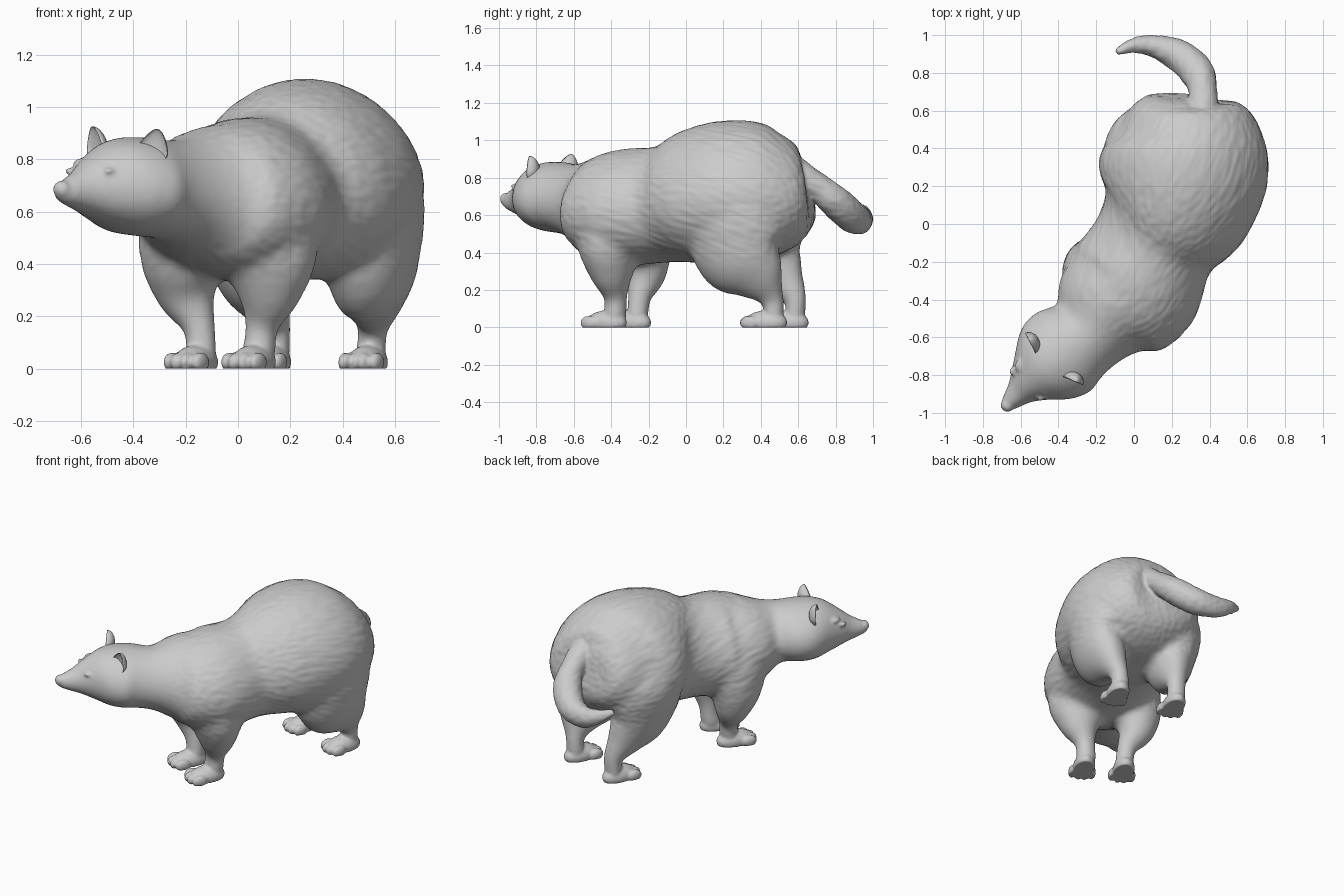
import bpy, bmesh, math
from mathutils import Vector, Matrix, noise

cube = bpy.data.objects.get("Cube")
if cube:
    bpy.data.objects.remove(cube)

fur = bpy.data.materials.new("plain_grey")
fur.use_nodes = True
GREY = (0.6, 0.6, 0.6, 1)
fur.diffuse_color = GREY
bsdf = fur.node_tree.nodes["Principled BSDF"]
bsdf.inputs["Base Color"].default_value = GREY
bsdf.inputs["Roughness"].default_value = 0.7

UP = Vector((0, 0, 1))
FACE = Vector((-0.68, -0.73, 0)).normalized()   # way the head points
WALK = Vector((-0.5, -0.85, 0)).normalized()    # way the front feet point
HIND = Vector((-0.35, -0.95, 0)).normalized()   # way the hind feet point


def frame(origin, forward):
    """Local x = animal's left, local y = forward, local z = up."""
    left = UP.cross(forward)
    m = Matrix((left, forward, UP)).transposed().to_4x4()
    m.translation = Vector(origin)
    return m


def spline(a, b, c, d, t):
    return 0.5 * (2 * b + (c - a) * t + (2 * a - 5 * b + 4 * c - d) * t * t
                  + (3 * b - a - 3 * c + d) * t ** 3)


def loft(bm, stations, ref, pear=0, sides=32, steps=6):
    """Smooth tube; a station is x, y, z, radius across, radius along ref.
    Pear narrows the section towards ref."""
    p = [stations[0]] + list(stations) + [stations[-1]]
    dense = [[spline(*v, k / steps) for v in zip(*p[i:i + 4])]
             for i in range(len(p) - 3) for k in range(steps)]
    dense.append(list(stations[-1]))
    rings = []
    for i, s in enumerate(dense):
        t = Vector(dense[min(i + 1, len(dense) - 1)][:3]) - Vector(dense[max(i - 1, 0)][:3])
        t.normalize()
        side = t.cross(ref).normalized()
        along = side.cross(t)
        ring = []
        for k in range(sides):
            c, h = math.cos(math.tau * k / sides), math.sin(math.tau * k / sides)
            ring.append(bm.verts.new(Vector(s[:3]) + side * s[3] * c * (1 - pear * h) + along * s[4] * h))
        rings.append(ring)
    for r, q in zip(rings, rings[1:]):
        for k in range(sides):
            bm.faces.new((r[k - 1], r[k], q[k], q[k - 1]))
    bm.faces.new(rings[0])
    bm.faces.new(rings[-1])


def blob(bm, matrix, offset, radii):
    """Ellipsoid placed in a local frame."""
    m = matrix @ Matrix.Translation(offset) @ Matrix.Diagonal((*radii, 1))
    return bmesh.ops.create_uvsphere(bm, u_segments=24, v_segments=14, radius=1, matrix=m)["verts"]


def finish(bm, name):
    bmesh.ops.recalc_face_normals(bm, faces=bm.faces)
    me = bpy.data.meshes.new(name)
    bm.to_mesh(me)
    bm.free()
    me.materials.append(fur)
    me.shade_smooth()
    ob = bpy.data.objects.new(name, me)
    bpy.context.collection.objects.link(ob)
    return ob


def fuse(ob, voxel, rounds):
    """Merge overlapping parts into one skin and soften the joints."""
    rm = ob.modifiers.new("fuse", "REMESH")
    rm.mode, rm.voxel_size, rm.use_smooth_shade = "VOXEL", voxel, True
    sm = ob.modifiers.new("soften", "SMOOTH")
    sm.factor, sm.iterations = 0.5, rounds
    dg = bpy.context.evaluated_depsgraph_get()
    me = bpy.data.meshes.new_from_object(ob.evaluated_get(dg))
    ob.modifiers.clear()
    ob.data = me


# Trunk, neck and head
bm = bmesh.new()
loft(bm, [(.24, .67, .74, .14, .13), (.24, .61, .73, .28, .25), (.265, .46, .72, .41, .345),
          (.26, .28, .73, .45, .38), (.21, .08, .70, .41, .37), (.11, -.10, .66, .33, .315),
          (-.01, -.33, .645, .37, .31), (-.14, -.455, .66, .31, .265), (-.25, -.59, .68, .215, .195),
          (-.37, -.675, .695, .255, .19), (-.46, -.755, .70, .225, .18), (-.545, -.83, .69, .14, .13),
          (-.605, -.89, .68, .08, .085), (-.665, -.95, .675, .05, .052), (-.695, -.98, .675, .028, .028)],
     UP, pear=.12)
# Front legs
loft(bm, [(.06, -.38, .72, .15, .15), (.08, -.40, .58, .22, .21), (.115, -.405, .42, .20, .165),
          (.115, -.395, .28, .13, .115), (.09, -.375, .16, .066, .064), (.08, -.38, .07, .067, .067),
          (.075, -.39, .01, .06, .06)], WALK)
loft(bm, [(-.13, -.28, .72, .15, .15), (-.18, -.26, .58, .19, .20), (-.21, -.235, .42, .165, .17),
          (-.195, -.22, .28, .118, .115), (-.148, -.25, .16, .064, .064), (-.14, -.26, .07, .062, .062),
          (-.14, -.27, .01, .06, .06)], WALK)
# Hind legs
loft(bm, [(.40, .26, .86, .12, .16), (.465, .27, .64, .235, .28), (.515, .29, .40, .175, .255),
          (.525, .385, .27, .115, .165), (.515, .46, .16, .064, .068), (.51, .47, .08, .062, .057),
          (.51, .47, .01, .06, .055)], HIND)
loft(bm, [(.07, .36, .86, .12, .15), (.05, .385, .62, .21, .255), (.06, .43, .40, .155, .215),
          (.10, .51, .27, .10, .135), (.14, .585, .16, .064, .064), (.14, .585, .08, .062, .057),
          (.14, .585, .01, .06, .055)], HIND)
body = finish(bm, "body")
fuse(body, 0.018, 18)

# Finer parts added to the softened body
bm = bmesh.new()
bm.from_mesh(body.data)
# Tail
loft(bm, [(.36, .50, .88, .10, .09), (.365, .69, .76, .075, .075), (.335, .80, .67, .09, .085),
          (.24, .89, .59, .085, .085), (.11, .94, .575, .06, .07), (0, .945, .61, .04, .045),
          (-.09, .91, .65, .018, .018)], UP)
# Paws with four toes each
for x, y, way in ((.08, -.39, WALK), (-.14, -.26, WALK), (.51, .465, HIND), (.14, .58, HIND)):
    m = frame((x, y, 0), way)
    blob(bm, m, (0, .04, .025), (.07, .12, .065))
    for i in (-1.5, -.5, .5, 1.5):
        blob(bm, m, (i * .042, .14 - abs(i) * .018, .024), (.025, .052, .038))
# Nose, closed eyes and brows
head = frame((-.55, -.83, .69), FACE)
blob(bm, head, (0, .18, -.005), (.036, .032, .034))
for s in (-1, 1):
    blob(bm, head, (s * .1, .02, .065), (.022, .03, .012))
    blob(bm, head, (s * .085, -.035, .092), (.04, .045, .022))
bm.to_mesh(body.data)
bm.free()
fuse(body, 0.0095, 4)

# Fur furrows, and soles pressed flat on the ground
normals = [v.normal.copy() for v in body.data.vertices]
across = UP.cross(HIND)
for v, n in zip(body.data.vertices, normals):
    p = v.co
    furry = max(0, min(1, (p.z - .3) * 6, (p.y + p.x * .6 + .75) * 4))
    if furry:
        q = Vector((p.dot(across) * 32, p.dot(HIND) * 9, p.z * 36 + p.y * 9))
        v.co = p + n * .003 * furry * noise.noise(q)
    v.co.z = max(0, v.co.z)

# Cupped ears, leaning outwards
for name, spot, s in (("left_ear", (-.325, -.83, .838), 1), ("right_ear", (-.55, -.63, .848), -1)):
    bm = bmesh.new()
    ear = (frame(spot, FACE) @ Matrix.Rotation(-.35 * s, 4, "Z") @ Matrix.Rotation(.25 * s, 4, "Y"))
    for v in blob(bm, Matrix.Identity(4), (0, 0, 0), (.062, .05, .08)):
        if v.co.y > 0:
            v.co.y *= -.4
        v.co.x *= 1 - 5 * max(0, v.co.z)
    bm.transform(ear)
    finish(bm, name)
